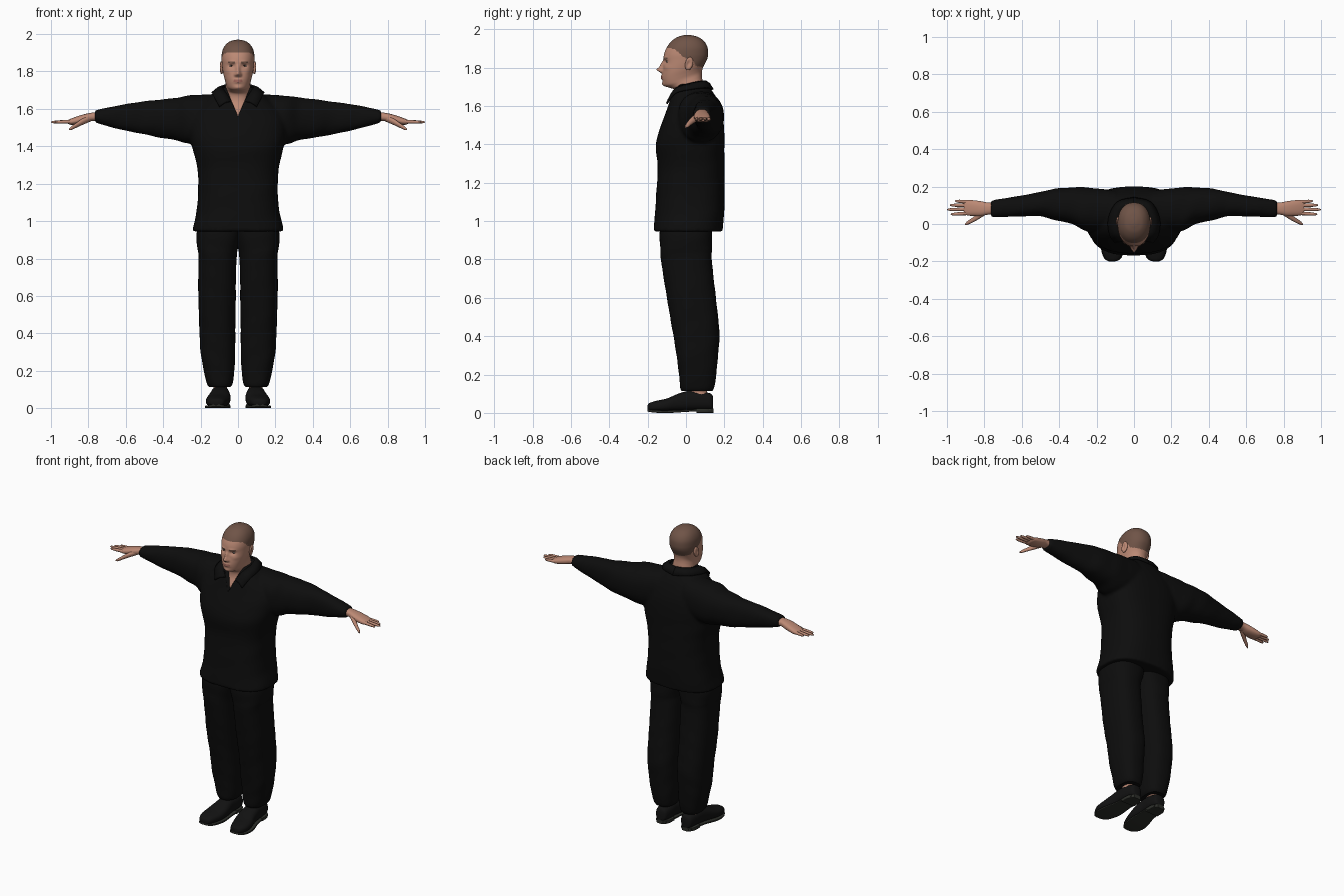
import bpy, bmesh, math
from mathutils import Matrix, Vector

if "Cube" in bpy.data.objects:
    bpy.data.objects.remove(bpy.data.objects["Cube"])


def material(name, rgb):
    m = bpy.data.materials.new(name)
    m.diffuse_color = (*rgb, 1)
    m.use_nodes = True
    m.node_tree.nodes["Principled BSDF"].inputs["Base Color"].default_value = m.diffuse_color
    return m


SKIN = material("skin", (0.50, 0.25, 0.175))
HAIR = material("cropped hair", (0.16, 0.088, 0.063))
LIPS = material("lips", (0.36, 0.14, 0.11))
WHITE = material("eye white", (0.5, 0.47, 0.44))
IRIS = material("iris", (0.03, 0.02, 0.015))
CLOTH = material("black cloth", (0.004, 0.004, 0.004))
LEATHER = material("shoe leather", (0.006, 0.006, 0.006))
SOLE = material("shoe sole", (0.025, 0.027, 0.022))


def smooth_rows(rows, steps):
    """Catmull-Rom resampling of a table of rows."""
    out = []
    for i in range(len(rows) - 1):
        p0, p1, p2, p3 = (rows[min(max(k, 0), len(rows) - 1)] for k in range(i - 1, i + 3))
        for s in range(steps):
            u = s / steps
            out.append([0.5 * (2 * b + (c - a) * u + (2 * a - 5 * b + 4 * c - d) * u * u
                               + (3 * b - a - 3 * c + d) * u ** 3)
                        for a, b, c, d in zip(p0, p1, p2, p3)])
    return out + [list(rows[-1])]


def loft(bm, rows, axis, n=32, p=2.4, steps=4, fold=0.0):
    """Closed skin through superellipses: rows are (t, a0, a1, b0, b1, [tilt])."""
    rings = []
    for row in smooth_rows(rows, steps):
        t, a0, a1, b0, b1 = row[:5]
        tilt = row[5] if len(row) > 5 else 0
        ring = []
        for i in range(n):
            th = 2 * math.pi * i / n
            c, s = math.cos(th), math.sin(th)
            w = 1 + fold * math.sin(3 * th + 38 * t) * math.sin(17 * t)
            a = (a0 + a1) / 2 + (a1 - a0) / 2 * math.copysign(abs(c) ** (2 / p), c) * w
            b = (b0 + b1) / 2 + (b1 - b0) / 2 * math.copysign(abs(s) ** (2 / p), s) * w
            h = t + tilt * (a - a0)
            co = {"z": (b, a, h), "x": (h, a, b), "y": (a, h, b)}[axis]
            ring.append(bm.verts.new(co))
        rings.append(ring)
    for r, q in zip(rings, rings[1:]):
        for i in range(n):
            j = (i + 1) % n
            bm.faces.new((r[i], r[j], q[j], q[i]))
    bm.faces.new(rings[0])
    bm.faces.new(rings[-1])


def finish(name, bm, mats, rule=None, mirror=False, angle=50):
    bmesh.ops.recalc_face_normals(bm, faces=bm.faces[:])
    if rule:
        for f in bm.faces:
            f.material_index = rule(f.calc_center_median())
    me = bpy.data.meshes.new(name)
    bm.to_mesh(me)
    bm.free()
    for m in mats:
        me.materials.append(m)
    me.shade_smooth()
    me.set_sharp_from_angle(angle=math.radians(angle))
    ob = bpy.data.objects.new(name, me)
    bpy.context.collection.objects.link(ob)
    if mirror:
        ob.modifiers.new("mirror", "MIRROR").use_mirror_merge = False
    return ob


def gauss(d, s):
    return math.exp(-(d / s) ** 2)


# Head and neck: lofted skull, then soft bumps for the face
head = [(1.50, -.085, .10, .10, 0), (1.58, -.075, .10, .085, 0), (1.64, -.052, .092, .073, .1),
        (1.68, -.055, .088, .07, .25), (1.695, -.085, .083, .066, .35), (1.705, -.112, .083, .066, .36),
        (1.73, -.122, .086, .071, .3), (1.765, -.124, .092, .078, .2), (1.80, -.12, .102, .083, .12),
        (1.835, -.117, .111, .086, .05), (1.87, -.114, .115, .088, 0), (1.905, -.10, .112, .085, 0),
        (1.935, -.078, .096, .072, 0), (1.957, -.048, .068, .05, 0), (1.967, -.018, .035, .024, 0),
        (1.97, 0, .012, .006, 0)]
bm = bmesh.new()
loft(bm, [(z, f, b, -w, w, k) for z, f, b, w, k in head], "z", n=128, p=2.2, steps=8)
# |x|, z, spread x, spread z, push in y
bumps = [(0, 1.789, .012, .014, -.030), (0, 1.815, .010, .018, -.014), (.013, 1.782, .007, .008, -.010),
         (.034, 1.830, .017, .011, .011), (.032, 1.850, .022, .008, -.005), (0, 1.756, .022, .006, -.006),
         (0, 1.744, .020, .006, -.007), (0, 1.712, .022, .012, -.007), (.055, 1.80, .018, .014, -.004)]
for v in bm.verts:
    if v.co.y < -.03:
        x, z = abs(v.co.x), v.co.z
        v.co.y += sum(d * gauss(x - bx, sx) * gauss(z - bz, sz) for bx, bz, sx, sz, d in bumps)

HAIRLINE = [(-.2, 1.905), (-.06, 1.898), (-.025, 1.865), (0, 1.848), (.03, 1.845), (.05, 1.81), (.2, 1.77)]


def face_paint(c):
    for (y0, z0), (y1, z1) in zip(HAIRLINE, HAIRLINE[1:]):
        if y0 <= c.y < y1 and c.z > z0 + (z1 - z0) * (c.y - y0) / (y1 - y0):
            return 1
    x = abs(c.x)
    if c.y < -.07:
        if .014 < x < .054 and abs(c.z - 1.851 + .15 * abs(x - .038)) < .0035:
            return 1
        if (x / .025) ** 2 + ((c.z - 1.749) / .009) ** 2 < 1:
            return 2
    return 0


finish("head", bm, [SKIN, HAIR, LIPS], face_paint, angle=80)

# Eyes
bm = bmesh.new()
bmesh.ops.create_uvsphere(bm, u_segments=24, v_segments=16, radius=.0125,
                          matrix=Matrix.Translation((.034, -.091, 1.831))
                          @ Matrix.Diagonal((1.15, 1, .55, 1)) @ Matrix.Rotation(math.pi / 2, 4, "X"))
finish("eye", bm, [WHITE, IRIS],
       lambda c: int(math.hypot(c.x - .034, c.z - 1.831) < .006), mirror=True)

# Ears: flattened shell with a hollow
bm = bmesh.new()
bmesh.ops.create_uvsphere(bm, u_segments=24, v_segments=16, radius=1)
for v in bm.verts:
    if v.co.x > 0:
        v.co.x -= .9 * gauss(math.hypot(v.co.y + .15, v.co.z), .5)
bm.transform(Matrix.Translation((.088, .016, 1.82)) @ Matrix.Rotation(-.25, 4, "X")
             @ Matrix.Rotation(.25, 4, "Z") @ Matrix.Diagonal((.011, .021, .035, 1)))
finish("ear", bm, [SKIN], mirror=True)

# Shirt: body and sleeves fused into one cloth surface
body = [(.945, -.17, .19, .243), (.97, -.168, .192, .24), (1.05, -.16, .20, .222), (1.15, -.155, .20, .213),
        (1.28, -.147, .20, .217), (1.40, -.157, .20, .245), (1.50, -.13, .197, .26), (1.58, -.10, .183, .24),
        (1.64, -.08, .16, .18), (1.68, -.065, .135, .13), (1.715, -.045, .11, .085)]
sleeve = [(.10, -.03, .18, 1.43, 1.68), (.25, -.04, .195, 1.412, 1.672), (.33, 0, .195, 1.433, 1.66),
          (.42, .02, .19, 1.447, 1.65), (.50, .042, .172, 1.463, 1.64), (.60, .04, .152, 1.483, 1.626),
          (.70, .038, .137, 1.508, 1.607), (.765, .036, .126, 1.528, 1.592)]
bm = bmesh.new()
loft(bm, [(z, f, b, -w, w) for z, f, b, w in body], "z", n=64, p=2.6, fold=.006)
for side in (1, -1):
    loft(bm, [(side * r[0], *r[1:]) for r in sleeve], "x", n=40, p=2.3, fold=.02)
shirt = finish("shirt", bm, [CLOTH])
fuse = shirt.modifiers.new("fuse", "REMESH")
fuse.mode, fuse.voxel_size, fuse.use_smooth_shade = "VOXEL", .01, True
relax = shirt.modifiers.new("relax", "SMOOTH")
relax.factor, relax.iterations = .5, 4

# Open V at the throat
bm = bmesh.new()
tri = [bm.verts.new(p) for p in ((-.075, -.3, 1.74), (.075, -.3, 1.74), (0, -.3, 1.56))]
ext = bmesh.ops.extrude_face_region(bm, geom=[bm.faces.new(tri)])["geom"]
bmesh.ops.translate(bm, vec=(0, .28, 0), verts=[g for g in ext if isinstance(g, bmesh.types.BMVert)])
cutter = finish("neck_opening_cutter", bm, [CLOTH])
cutter.hide_render = True
cutter.hide_set(True)
cut = shirt.modifiers.new("neck opening", "BOOLEAN")
cut.object, cut.operation, cut.solver = cutter, "DIFFERENCE", "EXACT"

# Folded collar: rows of inner and outer edge points from front tip to back
collar = [(.036, -.080, 1.64, .100, -.100, 1.612), (.068, -.052, 1.69, .130, -.055, 1.668),
          (.083, .020, 1.715, .135, .03, 1.688), (.060, .085, 1.728, .09, .115, 1.695),
          (0, .103, 1.728, 0, .14, 1.685)]
bm = bmesh.new()
strip = []
for r in smooth_rows(collar, 5):
    a, b = Vector(r[:3]), Vector(r[3:])
    mid = (a + b) / 2 + Vector((0, 0, .008))
    strip.append([bm.verts.new(p) for p in (a, mid, b)])
for r, q in zip(strip, strip[1:]):
    for k in range(2):
        bm.faces.new((r[k], r[k + 1], q[k + 1], q[k]))
ob = finish("collar", bm, [CLOTH], mirror=True)
thick = ob.modifiers.new("thickness", "SOLIDIFY")
thick.thickness, thick.offset = .01, 0

# Trousers
leg = [(1.0, -.13, .13, -.03, .205), (.93, -.138, .135, -.02, .222), (.86, -.135, .135, 0, .218),
       (.80, -.13, .135, .008, .212), (.60, -.10, .155, .012, .212), (.42, -.068, .175, .014, .206),
       (.30, -.05, .166, .015, .20), (.20, -.036, .158, .02, .183), (.135, -.03, .148, .028, .168),
       (.113, -.022, .138, .04, .155)]
bm = bmesh.new()
loft(bm, leg, "z", n=40, p=2.5, steps=6, fold=.012)
finish("trouser_leg", bm, [CLOTH], mirror=True)

# Ankles
bm = bmesh.new()
loft(bm, [(.07, .02, .115, .06, .135), (.12, .02, .108, .06, .13), (.18, .02, .11, .06, .13)], "z", n=24)
finish("ankle", bm, [SKIN], mirror=True)

# Shoes: upper, sole and heel
bm = bmesh.new()
loft(bm, [(-.20, .105, .13, .015, .04), (-.19, .078, .152, .01, .052), (-.15, .06, .17, .006, .064),
          (-.10, .045, .17, .006, .075), (-.04, .04, .155, .008, .10), (.02, .045, .146, .012, .116),
          (.08, .045, .14, .014, .112), (.13, .055, .13, .016, .10), (.142, .075, .113, .018, .08)],
     "y", n=32, p=2.5, steps=5)
finish("shoe_upper", bm, [LEATHER], mirror=True)
bm = bmesh.new()
loft(bm, [(-.20, .10, .135, .008, .02), (-.185, .07, .158, .004, .016), (-.14, .052, .175, 0, .014),
          (-.08, .04, .172, 0, .014), (0, .043, .15, .005, .017), (.06, .043, .143, .008, .02),
          (.13, .053, .133, .008, .022)], "y", n=32, p=7)
loft(bm, [(.055, .045, .142, 0, .024), (.11, .047, .139, 0, .024), (.143, .07, .117, 0, .024)],
     "y", n=32, p=9)
finish("shoe_sole", bm, [SOLE], mirror=True, angle=40)

# Hands: palm, four fingers, thumb
bm = bmesh.new()
loft(bm, [(.73, .052, .115, 1.535, 1.585), (.78, .05, .115, 1.535, 1.58), (.82, .042, .122, 1.524, 1.572),
          (.86, .043, .127, 1.517, 1.56), (.895, .047, .127, 1.515, 1.547), (.91, .06, .115, 1.522, 1.54)],
     "x", n=32)
finish("palm", bm, [SKIN], mirror=True)
bm = bmesh.new()
for y0, y1, tip in ((.058, .052, .98), (.079, .077, 1.0), (.099, .101, .985), (.117, .123, .957)):
    rows = []
    for u, r in ((0, .0105), (.35, .0095), (.7, .0085), (.92, .006), (1, .002)):
        x, y, z = .875 + (tip - .875) * u, y0 + (y1 - y0) * u, 1.533 - .004 * u
        rows.append((x, y - r, y + r, z - r, z + r))
    loft(bm, rows, "x", n=14, p=2)
finish("finger", bm, [SKIN], mirror=True)
bm = bmesh.new()
loft(bm, [(x, y - r, y + r, z - r, z + r) for x, y, z, r in
          ((.79, .07, 1.55, .018), (.83, .043, 1.532, .017), (.865, .02, 1.512, .013),
           (.89, .006, 1.497, .010), (.903, -.002, 1.49, .004))], "x", n=16, p=2)
finish("thumb", bm, [SKIN], mirror=True)
